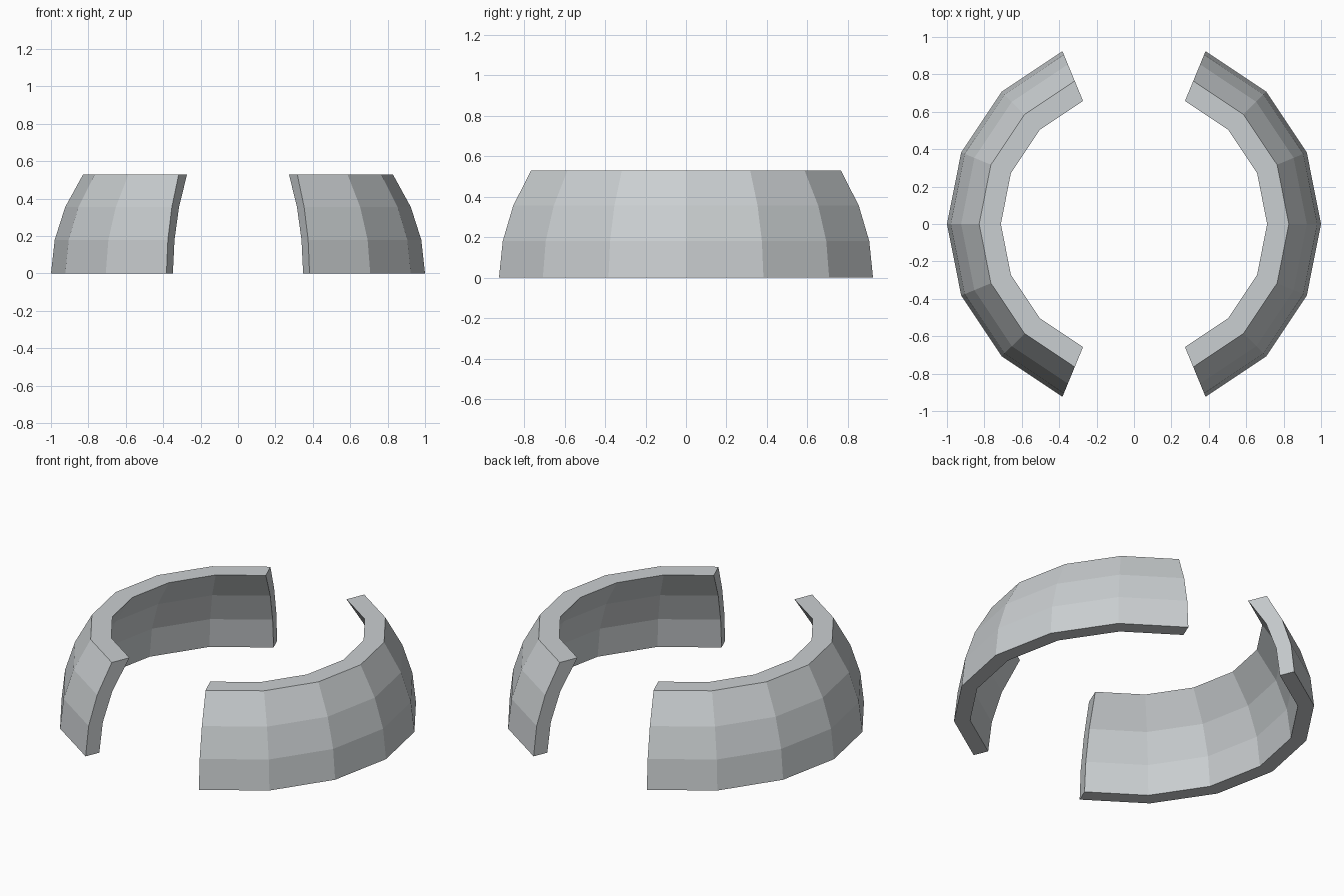
import bpy, bmesh
from math import cos, sin, pi

cube = bpy.data.objects.get("Cube")
if cube:
    bpy.data.objects.remove(cube, do_unlink=True)

# Single pale grey material
grey = bpy.data.materials.new("pale_grey")
grey.use_nodes = True
colour = (0.59, 0.62, 0.635, 1)
grey.diffuse_color = colour
grey.node_tree.nodes["Principled BSDF"].inputs["Base Color"].default_value = colour

# Wall cross-section (radius, height): up the outside, down the inside
outer = [(1.0, 0), (0.98, 0.18), (0.924, 0.355), (0.828, 0.53)]
inner = [(0.712, 0.53), (0.824, 0.355), (0.887, 0.18), (0.91, 0)]
section = outer + inner
STEP = pi / 8


def curved_wall(name, facing):
    """Sweep the section through six flat segments centred on an angle."""
    bm = bmesh.new()
    rings = []
    for i in range(-3, 4):
        a = facing + i * STEP
        rings.append([bm.verts.new((r * cos(a), r * sin(a), z)) for r, z in section])
    n = len(section)
    for r0, r1 in zip(rings, rings[1:]):
        for k in range(n):
            m = (k + 1) % n
            bm.faces.new((r0[k], r1[k], r1[m], r0[m]))
    # End caps, split into quads across the wall thickness
    for ring in (rings[0], rings[-1]):
        for k in range(len(outer) - 1):
            bm.faces.new((ring[k], ring[k + 1], ring[n - 2 - k], ring[n - 1 - k]))
    bmesh.ops.recalc_face_normals(bm, faces=bm.faces)
    mesh = bpy.data.meshes.new(name)
    bm.to_mesh(mesh)
    bm.free()
    mesh.materials.append(grey)
    bpy.context.collection.objects.link(bpy.data.objects.new(name, mesh))


curved_wall("left_curved_wall", 0)
curved_wall("right_curved_wall", pi)
